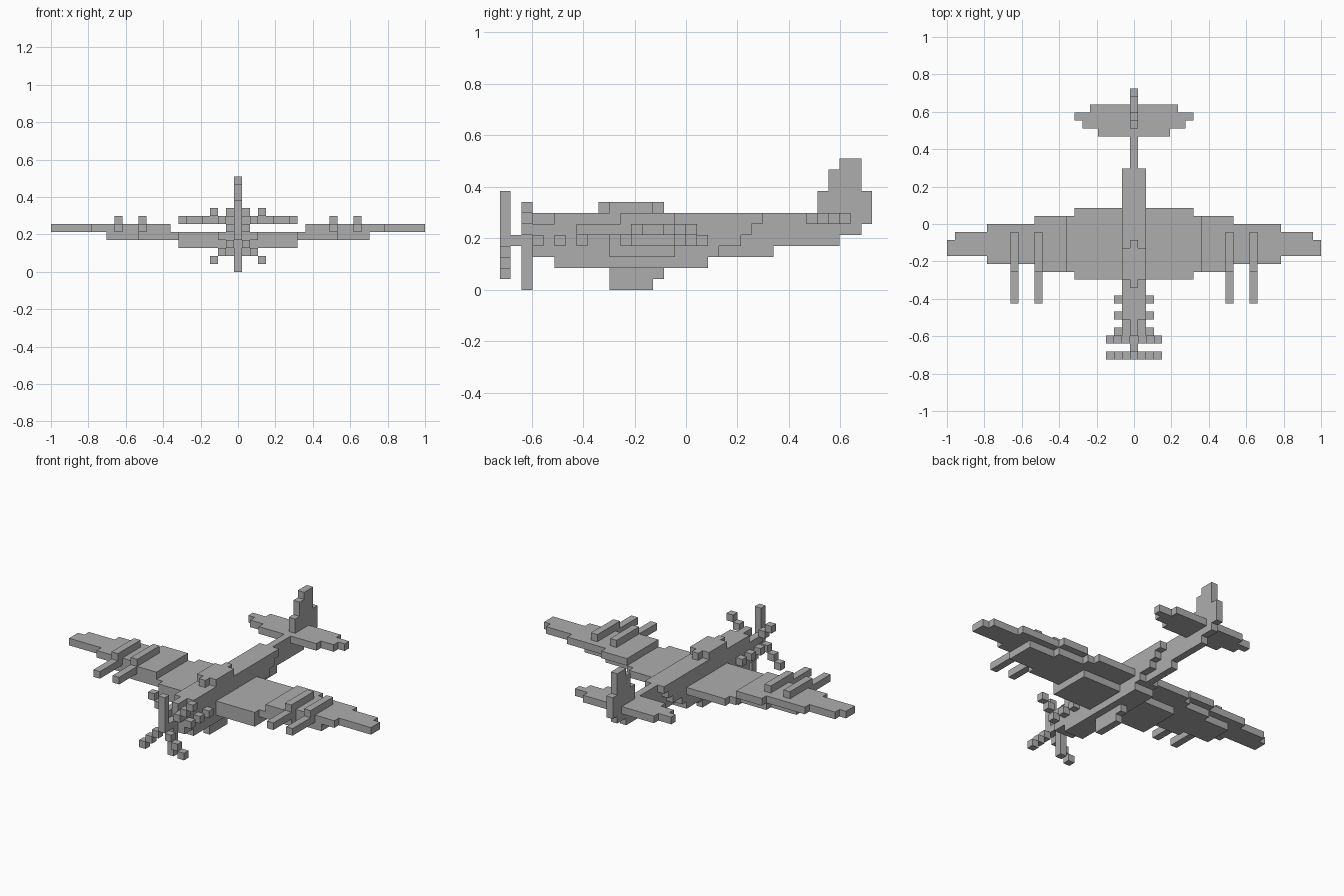
import bpy, bmesh, math
from mathutils import Vector

if "Cube" in bpy.data.objects:
    bpy.data.objects.remove(bpy.data.objects["Cube"])

V = 2 / 47          # size of one block
owner = {}          # block position -> part name


def box(name, x, y, z, height=1):
    """Fill blocks: x first/last column (mirrored), y start/end, z bottom."""
    for i in range(x[0], x[1] + 1):
        for j in range(*y):
            for k in range(z, z + height):
                for s in (1, -1):
                    owner.setdefault((s * i, j, k), name)


def plate(name, z, x, steps):
    """Stepped wing panel: each step reaches column x_end over y start/end."""
    for x_end, y0, y1 in steps:
        box(name, (x, x_end), (y0, y1), z)
        x = x_end + 1


# Body: three blocks wide, narrowing row by row into a thin tail boom
for row, wide_end in enumerate((3, 5, 6, 7)):
    box("fuselage", (0, 1), (-14 if row < 3 else -12, wide_end), 3 + row)
for row, boom_end in enumerate((8, 14, 16, 17)):
    box("fuselage", (0, 0), (-14, boom_end), 3 + row)
box("fuselage", (0, 1), (-12, 2), 2)

# Scoop below and canopy above
for z, end in enumerate((-3, -2)):
    box("belly_scoop", (0, 0), (-7, end), z)
box("canopy", (0, 0), (-8, -2), 7)
box("canopy", (1, 1), (-7, -3), 7)

# Exhaust stubs along the nose
for y in range(-14, -9, 2):
    box("exhaust_stubs", (2, 2), (y, y + 1), 4)

# Low wing centre, then outer panels one step higher
plate("wing_centre", 3, 2, [(7, -7, -1)])
plate("wing_centre", 4, 2, [(7, -7, 2), (8, -6, 1)])
plate("wing_outer", 4, 9, [(12, -6, 0), (16, -5, -1)])
plate("wing_outer", 5, 9, [(12, -6, 1), (18, -5, 0), (22, -4, -1), (23, -4, -2)])

# Guns: housing on the wing, barrel ahead of it
for x in (12, 15):
    box("wing_guns", (x, x), (-6, -1), 6)
    box("wing_guns", (x, x), (-10, -5), 5)

# Tail
for y, span in enumerate((4, 6, 7, 5), 11):
    box("tailplane", (1, span), (y, y + 1), 6)
for start, end, z, height in ((12, 17, 7, 2), (13, 16, 9, 2), (14, 16, 11, 1)):
    box("tail_fin", (0, 0), (start, end), z, height)

# Two three-bladed propellers turned opposite ways, on one shaft
for name, y, bottom, turn in (("front_propeller", -17, 4, -1),
                              ("rear_propeller", -15, 0, 1)):
    box(name, (0, 0), (y, y + 1), bottom, 5)
    for k in range(1, 4):
        box(name, (k, k), (y, y + 1), 4 + turn * k)
box("propeller_shaft", (0, 0), (-16, -15), 4)

grey = bpy.data.materials.new("plain grey")
grey.diffuse_color = (0.42, 0.42, 0.42, 1)
grey.use_nodes = True
grey.node_tree.nodes["Principled BSDF"].inputs["Base Color"].default_value = grey.diffuse_color
AXES = [Vector([float(i == j) for j in range(3)]) for i in range(3)]


def build(name):
    """Mesh the outer faces of one part and merge the flat areas."""
    bm = bmesh.new()
    for cell in [c for c, part in owner.items() if part == name]:
        centre = Vector(cell) + (AXES[1] + AXES[2]) / 2
        for i in range(3):
            for s in (1, -1):
                n = AXES[i] * s
                if tuple(int(c + d) for c, d in zip(cell, n)) in owner:
                    continue
                u, v = AXES[(i + 1) % 3] * s, AXES[(i + 2) % 3]
                ring = (-u - v, u - v, u + v, v - u)
                bm.faces.new([bm.verts.new((centre + (n + r) / 2) * V) for r in ring])
    bmesh.ops.remove_doubles(bm, verts=bm.verts, dist=V / 100)
    bmesh.ops.dissolve_limit(bm, angle_limit=math.radians(1),
                             verts=bm.verts, edges=bm.edges)
    mesh = bpy.data.meshes.new(name)
    bm.to_mesh(mesh)
    bm.free()
    mesh.materials.append(grey)
    bpy.context.collection.objects.link(bpy.data.objects.new(name, mesh))


for part in dict.fromkeys(owner.values()):
    build(part)
